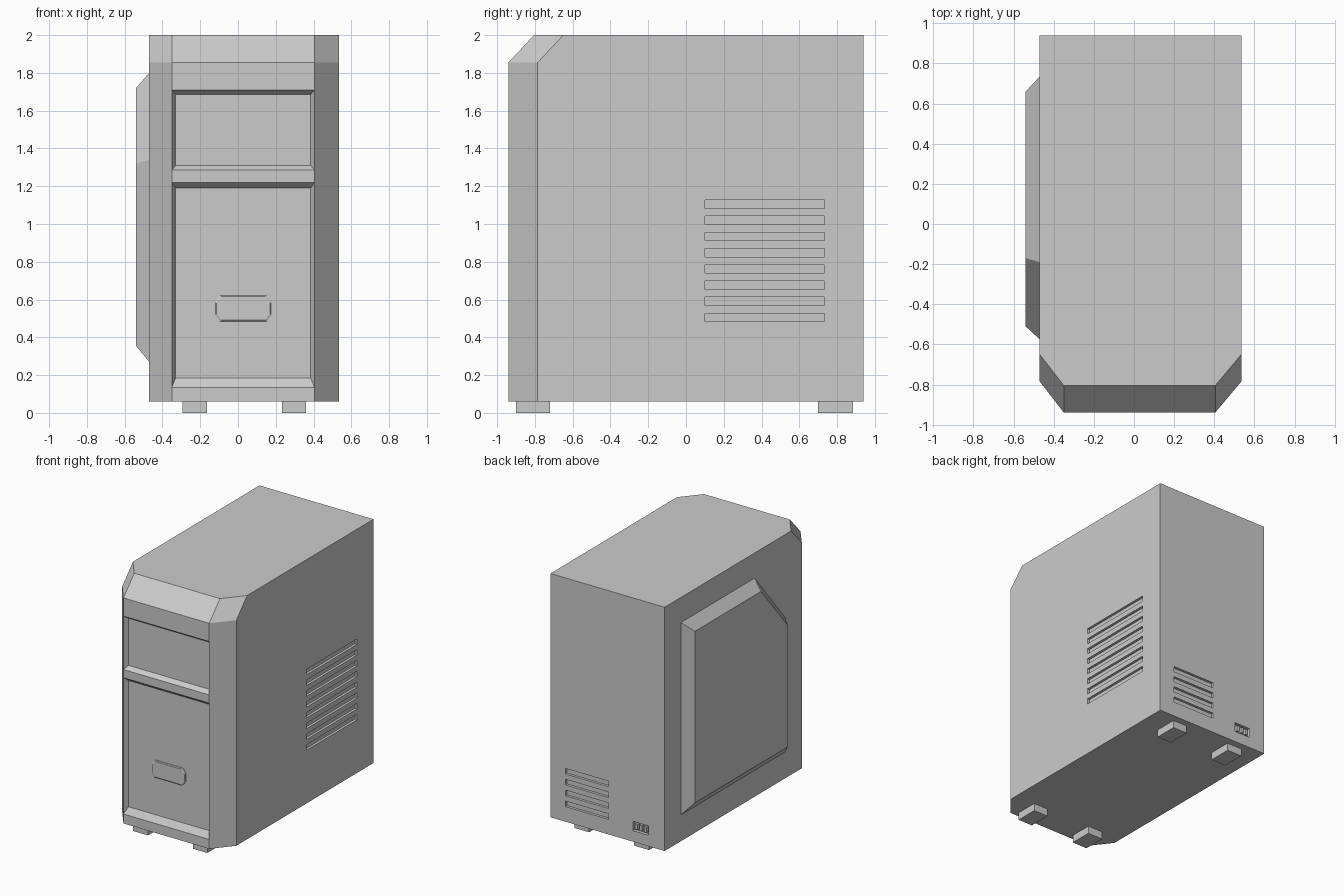
import bpy, bmesh

if "Cube" in bpy.data.objects:
    bpy.data.objects.remove(bpy.data.objects["Cube"])


def add_object(name, bm):
    bmesh.ops.recalc_face_normals(bm, faces=bm.faces[:])
    me = bpy.data.meshes.new(name)
    bm.to_mesh(me)
    bm.free()
    ob = bpy.data.objects.new(name, me)
    bpy.context.collection.objects.link(ob)
    return ob


def loft(bm, rings):
    """Closed solid through rings with equal point counts."""
    vs = [[bm.verts.new(p) for p in r] for r in rings]
    n = len(vs[0])
    for a, b in zip(vs, vs[1:]):
        for i in range(n):
            j = (i + 1) % n
            bm.faces.new((a[i], a[j], b[j], b[i]))
    bm.faces.new(vs[0][::-1])
    bm.faces.new(vs[-1])


def box(bm, x0, x1, y0, y1, z0, z1):
    loft(bm, [[(x0, y0, z), (x1, y0, z), (x1, y1, z), (x0, y1, z)] for z in (z0, z1)])


# Case: chamfered front corners, leaning-back top edge
X0, X1, FX0, FX1 = -0.47, 0.535, -0.35, 0.405


def case_ring(z, dy=0.0):
    return [(FX0, -0.94 + dy, z), (FX1, -0.94 + dy, z), (X1, -0.785 + dy, z),
            (X1, 0.94, z), (X0, 0.94, z), (X0, -0.785 + dy, z)]


bm = bmesh.new()
loft(bm, [case_ring(z) for z in (0.06, 0.135, 1.22, 1.285, 1.71, 1.855)]
     + [case_ring(2.0, 0.135)])
bmesh.ops.recalc_face_normals(bm, faces=bm.faces[:])

# Two sunken front panels: (bottom, top, inner bottom, inner top)
for zb, zt, ib, it in ((0.135, 1.22, 0.185, 1.19), (1.285, 1.71, 1.31, 1.685)):
    face = next(f for f in bm.faces if f.normal.y < -0.99
                and zb < f.calc_center_median().z < zt)
    face = bmesh.ops.extrude_discrete_faces(bm, faces=[face])["faces"][0]
    zm, xm = (zb + zt) / 2, (FX0 + FX1) / 2
    for v in face.verts:
        v.co = (FX0 + 0.02 if v.co.x < xm else FX1 - 0.02, -0.905,
                ib if v.co.z < zm else it)
case = add_object("computer_case", bm)

# Vent slots on the right side and back, plus the power inlet opening
bm = bmesh.new()
for i in range(8):
    z = 0.505 + i * 0.0857
    box(bm, X1 - 0.02, X1 + 0.05, 0.10, 0.733, z - 0.022, z + 0.022)
for i in range(4):
    z = 0.202 + i * 0.0865
    box(bm, 0.024, 0.403, 0.92, 0.99, z - 0.022, z + 0.022)
box(bm, -0.33, -0.19, 0.915, 0.99, 0.147, 0.222)
cutter = add_object("vent_cutter", bm)
cutter.hide_render = True
mod = case.modifiers.new("vents", 'BOOLEAN')
mod.operation = 'DIFFERENCE'
mod.solver = 'EXACT'
mod.object = cutter
bpy.context.view_layer.objects.active = case
bpy.ops.object.modifier_apply(modifier=mod.name)
bpy.data.objects.remove(cutter)

# Power inlet pins
bm = bmesh.new()
for x in (-0.30, -0.26, -0.22):
    box(bm, x - 0.011, x + 0.011, 0.91, 0.938, 0.162, 0.207)
add_object("power_inlet_pins", bm)

# Raised left side panel with one cut corner and sloped rim
outer = [(-0.575, 0.27), (0.735, 0.27), (0.735, 1.80), (-0.19, 1.80), (-0.575, 1.34)]
inner = [(-0.51, 0.355), (0.66, 0.355), (0.66, 1.72), (-0.17, 1.72), (-0.51, 1.32)]
bm = bmesh.new()
loft(bm, [[(X0, y, z) for y, z in outer], [(-0.54, y, z) for y, z in inner]])
add_object("side_panel", bm)

# Front button plate with clipped corners


def plate_ring(y, s):
    cx, cz, w, h = 0.028, 0.553, 0.148 - s, 0.068 - s
    a, b = w - 0.025, h - 0.034
    pts = [(-a, -h), (a, -h), (w, -b), (w, b), (a, h), (-a, h), (-w, b), (-w, -b)]
    return [(cx + x, y, cz + z) for x, z in pts]


bm = bmesh.new()
loft(bm, [plate_ring(-0.90, 0), plate_ring(-0.912, 0), plate_ring(-0.917, 0.006)])
add_object("button_plate", bm)

# Feet
for side, x0, x1 in (("left", -0.295, -0.163), ("right", 0.233, 0.36)):
    for end, y0, y1 in (("front", -0.90, -0.72), ("back", 0.70, 0.885)):
        bm = bmesh.new()
        box(bm, x0, x1, y0, y1, 0.0, 0.062)
        add_object(f"{end}_{side}_foot", bm)
